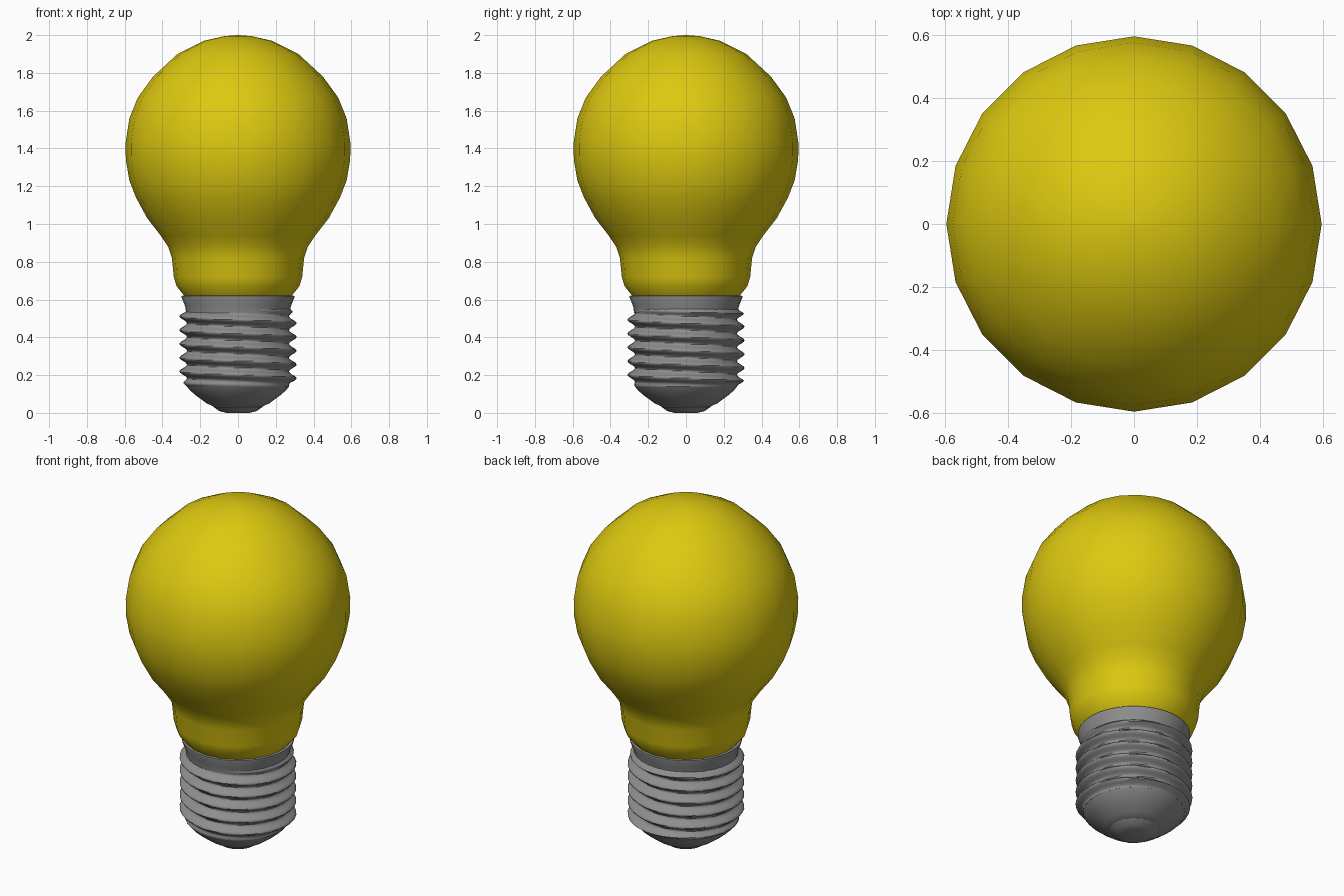
import bpy
import bmesh
from math import sin, cos, pi, tau, radians

cube = bpy.data.objects.get("Cube")
if cube:
    bpy.data.objects.remove(cube, do_unlink=True)


def material(name, color, roughness):
    mat = bpy.data.materials.new(name)
    mat.use_nodes = True
    mat.diffuse_color = color
    bsdf = mat.node_tree.nodes["Principled BSDF"]
    bsdf.inputs["Base Color"].default_value = color
    bsdf.inputs["Roughness"].default_value = roughness
    return mat


def surface(name, levels, sides, radius, mat, cap_bottom=False, cap_top=False):
    """Stack rings at the given heights; radius(level, angle) shapes each ring."""
    bm = bmesh.new()
    rings = []
    for level in levels:
        angles = [tau * i / sides for i in range(sides)]
        rings.append([bm.verts.new((radius(level, a) * cos(a), radius(level, a) * sin(a), level))
                      for a in angles])
    for low, high in zip(rings, rings[1:]):
        for i in range(sides):
            j = (i + 1) % sides
            bm.faces.new((low[i], low[j], high[j], high[i]))
    if cap_bottom:
        bm.faces.new(rings[0][::-1])
    if cap_top:
        bm.faces.new(rings[-1])
    mesh = bpy.data.meshes.new(name)
    bm.to_mesh(mesh)
    bm.free()
    mesh.materials.append(mat)
    obj = bpy.data.objects.new(name, mesh)
    bpy.context.collection.objects.link(obj)
    bpy.ops.object.select_all(action="DESELECT")
    obj.select_set(True)
    bpy.context.view_layer.objects.active = obj
    bpy.ops.object.shade_smooth_by_angle(angle=radians(50))
    return obj


def lathe(name, profile, sides, mat, **caps):
    """Turn a profile of (radius, height) points."""
    table = {z: r for r, z in profile}
    return surface(name, list(table), sides, lambda z, a: table[z], mat, **caps)


yellow = material("yellow glass", (0.72, 0.58, 0.005, 1), 0.4)
grey = material("grey metal", (0.27, 0.27, 0.27, 1), 0.5)

# Glass bulb, from the neck to the crown
lathe("glass_bulb", [
    (0.28, 0.615), (0.325, 0.67), (0.34, 0.72), (0.35, 0.82), (0.37, 0.88),
    (0.41, 0.94), (0.48, 1.03), (0.54, 1.14), (0.575, 1.23), (0.594, 1.34),
    (0.595, 1.43), (0.575, 1.56), (0.53, 1.67), (0.45, 1.78), (0.32, 1.90),
    (0.18, 1.97), (0.07, 1.995), (0.002, 2.0)], 20, yellow, cap_top=True)

# Collar gripping the glass
lathe("metal_collar", [(0.275, 0.53), (0.28, 0.565), (0.298, 0.61), (0.298, 0.62),
                       (0.27, 0.621)], 32, grey, cap_top=True)

# Screw thread: the ridge phase turns with the angle, so it winds as a helix
PITCH, BOTTOM, TOP = 0.073, 0.14, 0.555


def thread_radius(z, angle):
    wave = 0.5 + 0.5 * cos(tau * ((z - 0.475) / PITCH + angle / tau))
    fade = min(1, (TOP - z) / 0.03, (z - BOTTOM) / 0.03)
    return 0.27 + 0.04 * wave * fade


STEPS = 56
surface("screw_thread", [BOTTOM + (TOP - BOTTOM) * i / STEPS for i in range(STEPS + 1)],
        36, thread_radius, grey)

# Tapered insulator below the thread
lathe("base_cone", [(0.12, 0.03), (0.165, 0.05), (0.22, 0.09), (0.255, 0.12), (0.27, 0.14)],
      28, grey, cap_bottom=True)

# Contact button at the bottom
lathe("contact_tip", [(0.06, 0.0), (0.10, 0.01), (0.13, 0.032), (0.12, 0.04)],
      16, grey, cap_bottom=True, cap_top=True)
